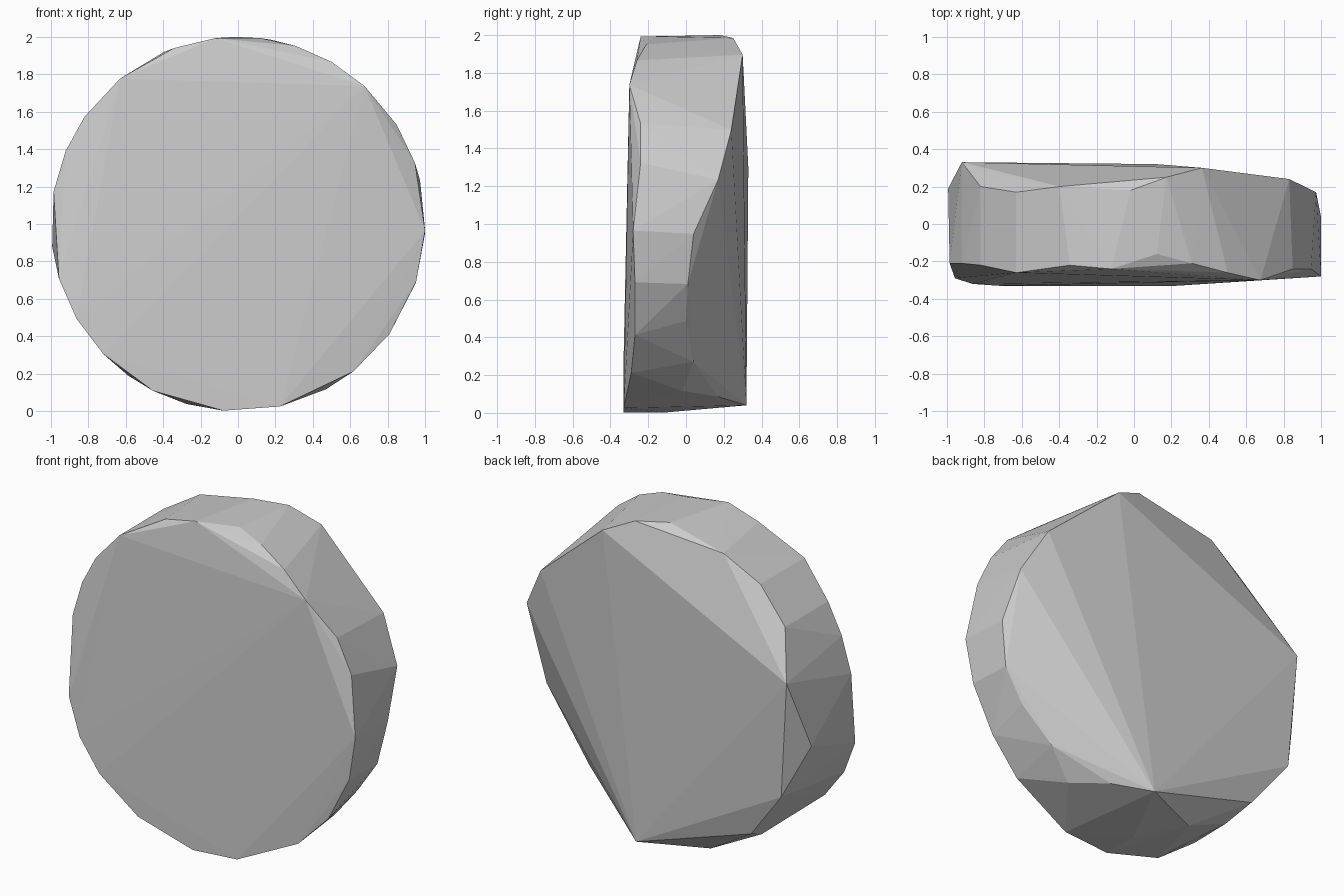
import bpy
import bmesh
from math import cos, sin, radians

default_cube = bpy.data.objects.get("Cube")
if default_cube:
    bpy.data.objects.remove(default_cube, do_unlink=True)

# Each rim is a ring of chipped corners: (angle in degrees, depth along y)
FRONT_RIM = [
    (83, -.16), (72, -.21), (60, -.26), (47.5, -.30), (32, -.24), (19, -.24),
    (-2, -.28), (-18, -.27), (-36, -.27), (-52, -.29), (-77, -.33),
    (-94.5, -.33), (-117, -.33), (-136, -.33), (-149.5, -.32), (-163, -.29),
    (170, -.21), (157, -.21), (145, -.22), (129, -.26), (110, -.22), (97, -.24),
]
SIDE_RIM = [
    (129, .17), (113.5, .20), (91, .18), (80, .25), (13.5, .17), (-3, .04),
    (-18.5, .01), (-62, -.02), (-94.5, -.1), (-106, .15), (-126, .1),
    (-173, .19), (145, .2),
]
BACK_RIM = [
    (68, .30), (31, .24), (-32, .0), (-49, .04), (-71, .17), (-83, .32),
    (-131, .27), (-154, .31), (162, .33),
]


def add_rim(bm, corners, radius):
    """Add one ring of corners around the y axis, centred at height 1."""
    for angle, depth in corners:
        a = radians(angle)
        bm.verts.new((radius * cos(a), depth, 1 + radius * sin(a)))


def make_material(name, color):
    material = bpy.data.materials.new(name)
    material.use_nodes = True
    material.diffuse_color = color
    shader = material.node_tree.nodes["Principled BSDF"]
    shader.inputs["Base Color"].default_value = color
    return material


# Stone disc: the faceted solid wrapped around the three rims
bm = bmesh.new()
add_rim(bm, FRONT_RIM, 1.0)
add_rim(bm, SIDE_RIM, 1.0)
add_rim(bm, BACK_RIM, .967)
result = bmesh.ops.convex_hull(bm, input=bm.verts[:])
inside = {g for g in result["geom_interior"] + result["geom_unused"]
          if isinstance(g, bmesh.types.BMVert)}
bmesh.ops.delete(bm, geom=list(inside), context="VERTS")
bmesh.ops.recalc_face_normals(bm, faces=bm.faces[:])

mesh = bpy.data.meshes.new("stone_disc")
bm.to_mesh(mesh)
bm.free()
mesh.materials.append(make_material("stone grey", (.6, .6, .6, 1)))

stone = bpy.data.objects.new("stone_disc", mesh)
bpy.context.collection.objects.link(stone)
